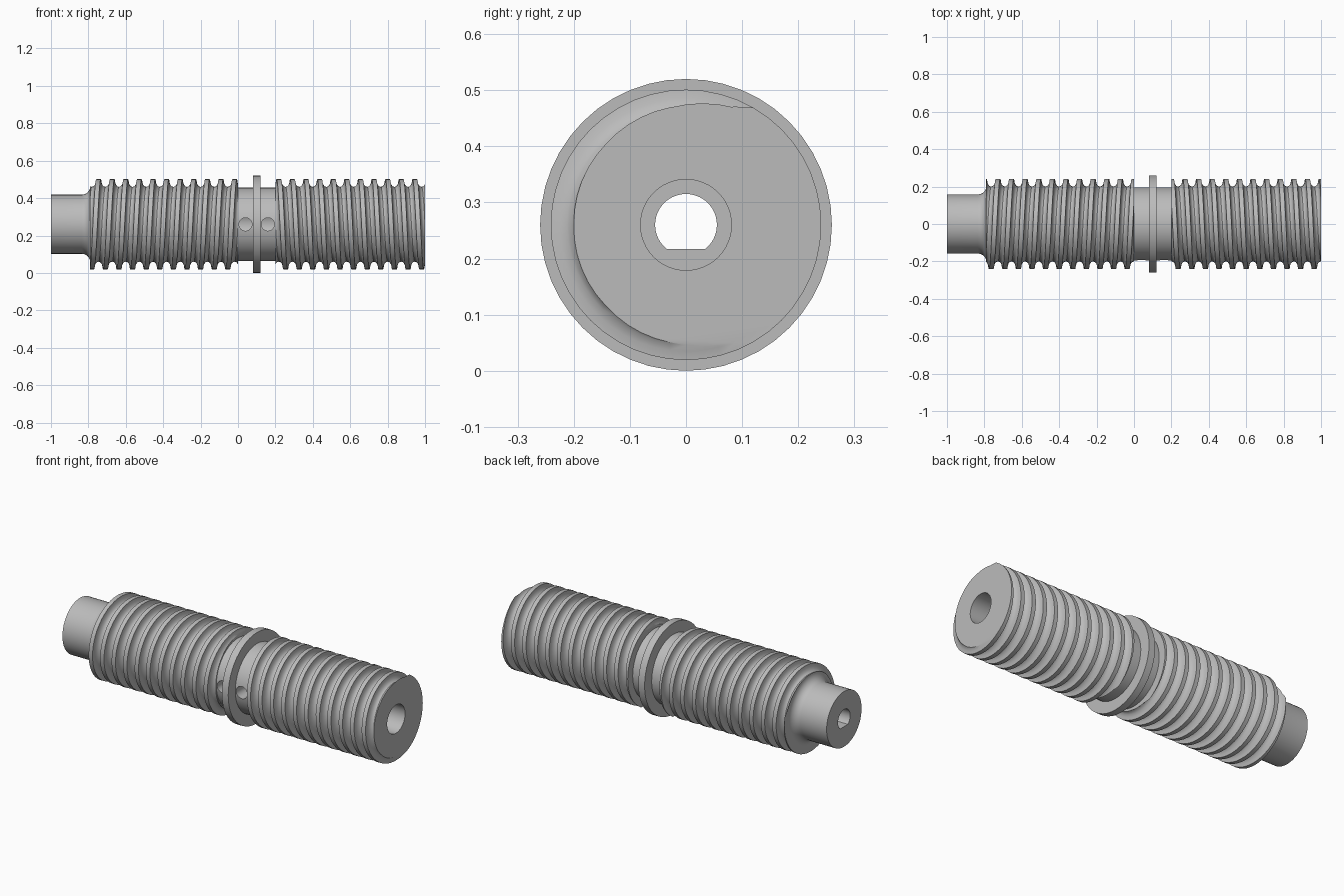
import bpy
import bmesh
from math import pi, sin, cos, asin, radians
from mathutils import Vector

cube = bpy.data.objects.get("Cube")
if cube:
    bpy.data.objects.remove(cube, do_unlink=True)

AXIS_Z = 0.26
SIDES = 48
CREST, GROOVE_DEPTH = 0.241, 0.041
PITCH = 0.8 / 11

steel = bpy.data.materials.new("steel grey")
steel.use_nodes = True
steel.diffuse_color = (0.5, 0.5, 0.5, 1)
steel.node_tree.nodes["Principled BSDF"].inputs["Base Color"].default_value = (0.5, 0.5, 0.5, 1)


def finish_mesh(name, bm):
    bmesh.ops.recalc_face_normals(bm, faces=bm.faces)
    mesh = bpy.data.meshes.new(name)
    bm.to_mesh(mesh)
    bm.free()
    mesh.materials.append(steel)
    obj = bpy.data.objects.new(name, mesh)
    bpy.context.collection.objects.link(obj)
    return obj


def loft(name, rings):
    """Closed solid skinned through rings of equal point count."""
    bm = bmesh.new()
    loops = [[bm.verts.new(p) for p in ring] for ring in rings]
    for a, b in zip(loops, loops[1:]):
        for i in range(len(a)):
            k = (i + 1) % len(a)
            bm.faces.new((a[i], a[k], b[k], b[i]))
    bm.faces.new(loops[0])
    bm.faces.new(loops[-1])
    return finish_mesh(name, bm)


def ring(x, r, start=0.0, sweep=2 * pi, closed=True):
    steps = SIDES if closed else SIDES - 1
    angles = [start + sweep * i / steps for i in range(SIDES)]
    return [Vector((x, r * cos(a), AXIS_Z + r * sin(a))) for a in angles]


def turned(name, profile):
    return loft(name, [ring(x, r) for x, r in profile])


def worm(name, end, mirrored=False):
    """Helical thread with round-bottomed grooves, trimmed flat at both ends."""
    section = [(0.5 - cos(pi * s / 8) / 3, CREST - GROOVE_DEPTH * sin(pi * s / 8)) for s in range(9)]
    points = [(turn + u, r) for turn in range(-2, 14) for u, r in section]
    bm = bmesh.new()
    columns = []
    for j in range(SIDES):
        a = 2 * pi * j / SIDES
        columns.append([bm.verts.new((0.2 + PITCH * (u + j / SIDES), r * cos(a), AXIS_Z + r * sin(a)))
                        for u, r in points])
    # the seam joins one pitch further along
    columns.append(columns[0][len(section):])
    for a, b in zip(columns, columns[1:]):
        for i in range(len(b) - 1):
            bm.faces.new((a[i], a[i + 1], b[i + 1], b[i]))
    for x, side in ((0.2, -1), (end, 1)):
        bmesh.ops.bisect_plane(bm, geom=bm.verts[:] + bm.edges[:] + bm.faces[:], dist=1e-5,
                               plane_co=(x, 0, 0), plane_no=(side, 0, 0), clear_outer=True)
    bmesh.ops.holes_fill(bm, edges=[e for e in bm.edges if e.is_boundary], sides=0)
    if mirrored:
        for v in bm.verts:
            v.co.x = 0.2 - v.co.x
    return finish_mesh(name, bm)


# Threads, mirrored about the middle flange
right_worm = worm("right_worm_thread", 1.0)
left_worm = worm("left_worm_thread", 0.99, mirrored=True)

# Plain collar, flange and filleted end shaft
collar = turned("middle_collar", [(0.0, 0.196), (0.2, 0.196)])
flange = turned("middle_flange", [(0.08, 0.26), (0.12, 0.26)])
fillet = [(-0.835 + 0.045 * sin(a), 0.203 - 0.045 * cos(a)) for a in [pi / 2 * i / 8 for i in range(9)]]
shaft = turned("end_shaft", [(-1.0, 0.158)] + fillet)
parts = [right_worm, left_worm, collar, flange, shaft]

# Cutters: wide bore, D-shaped bore and two side holes
wide_bore = turned("wide_bore_cutter", [(-0.8, 0.081), (1.1, 0.081)])
flat = asin(-0.043 / 0.055)
d_bore = loft("d_bore_cutter", [ring(x, 0.055, flat, pi - 2 * flat, False) for x in (-1.1, -0.75)])
side_holes = []
for x in (0.04, 0.16):
    rings = [[(x + 0.035 * cos(2 * pi * i / 32), y, AXIS_Z + 0.035 * sin(2 * pi * i / 32))
              for i in range(32)] for y in (-0.3, 0.0)]
    side_holes.append(loft("side_hole_cutter", rings))
cutters = [wide_bore, d_bore] + side_holes

cuts = {right_worm: [wide_bore], left_worm: [wide_bore], flange: [wide_bore],
        collar: [wide_bore] + side_holes, shaft: [wide_bore, d_bore]}
for part in parts:
    bpy.ops.object.select_all(action="DESELECT")
    part.select_set(True)
    bpy.context.view_layer.objects.active = part
    for cutter in cuts[part]:
        mod = part.modifiers.new("cut", "BOOLEAN")
        mod.operation = "DIFFERENCE"
        mod.solver = "EXACT"
        mod.object = cutter
        bpy.ops.object.modifier_apply(modifier=mod.name)
    bpy.ops.object.shade_smooth_by_angle(angle=radians(35))

for cutter in cutters:
    bpy.data.objects.remove(cutter, do_unlink=True)
